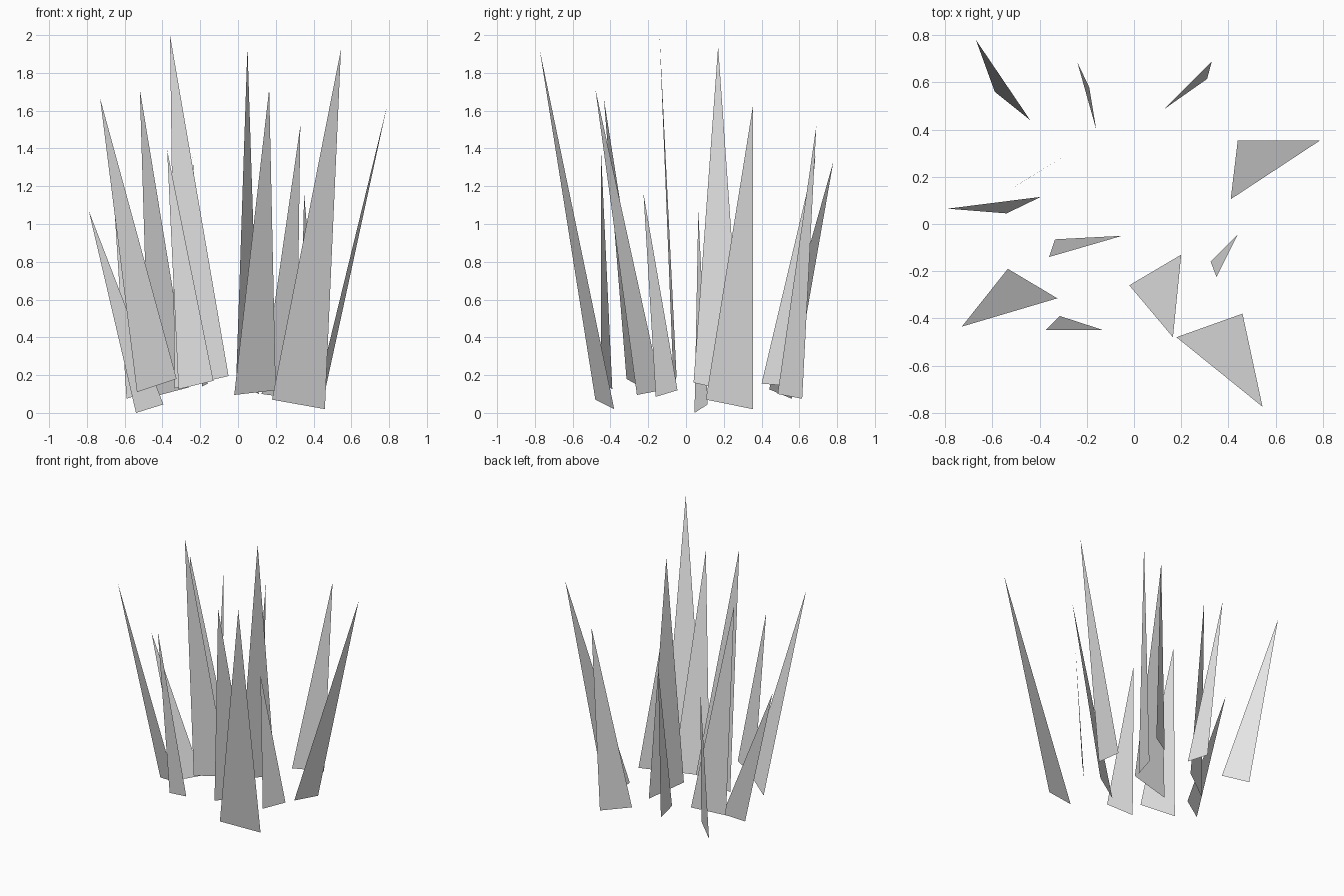
import bpy
import bmesh
from mathutils import Vector

default_cube = bpy.data.objects.get("Cube")
if default_cube:
    bpy.data.objects.remove(default_cube, do_unlink=True)

# One pale grey for every blade
grey = (0.8, 0.8, 0.8, 1.0)
blade_material = bpy.data.materials.new("pale_grey")
blade_material.use_nodes = True
blade_material.diffuse_color = grey
shader = next(node for node in blade_material.node_tree.nodes
              if node.type == 'BSDF_PRINCIPLED')
shader.inputs["Base Color"].default_value = grey


def add_blade(name, tip, base_start, base_end):
    """Make a flat blade: one sheet tapering from its base edge to its tip."""
    mesh = bpy.data.meshes.new(name)
    bm = bmesh.new()
    corners = [Vector(point) for point in (base_start, base_end, tip)]
    # Turn the front of the sheet away from the middle of the clump
    normal = (corners[1] - corners[0]).cross(corners[2] - corners[0])
    centre = sum(corners, Vector()) / len(corners)
    if normal.x * centre.x + normal.y * centre.y < 0:
        corners.reverse()
    bm.faces.new([bm.verts.new(corner) for corner in corners])
    bm.to_mesh(mesh)
    bm.free()
    mesh.materials.append(blade_material)
    blade = bpy.data.objects.new(name, mesh)
    bpy.context.collection.objects.link(blade)
    return blade


# Blades at the back of the clump: tip, then the two ends of the base edge
add_blade("back_right_blade", (-.67, .78, 1.33), (-.59, .56, .075), (-.44, .44, .125))
add_blade("back_middle_blade", (-.24, .685, 1.36), (-.19, .58, .14), (-.16, .4, .155))
add_blade("back_left_blade", (.33, .69, 1.52), (.31, .615, .075), (.125, .485, .1))

# Blades across the middle
add_blade("outer_left_blade", (.79, .355, 1.63), (.44, .355, .02), (.41, .105, .07))
add_blade("centre_blade", (.05, .17, 1.94), (-.01, .04, .16), (.11, .3, .1))
add_blade("inner_right_blade", (-.52, .15, 1.715), (-.47, .18, .08), (-.26, .31, .135))
add_blade("outer_right_blade", (-.79, .065, 1.07), (-.54, .045, 0), (-.395, .115, .045))
add_blade("tallest_blade", (-.36, -.14, 2), (-.335, -.065, .13), (-.05, -.05, .195))
add_blade("inner_left_blade", (.35, -.225, 1.16), (.325, -.16, .085), (.44, -.045, .12))

# Blades at the front
add_blade("front_right_blade", (-.73, -.435, 1.665), (-.535, -.19, .11), (-.325, -.315, .18))
add_blade("front_short_blade", (-.375, -.45, 1.39), (-.315, -.39, .125), (-.13, -.45, .17))
add_blade("front_middle_blade", (.165, -.48, 1.715), (-.02, -.26, .095), (.2, -.13, .12))
add_blade("front_left_blade", (.545, -.775, 1.925), (.18, -.48, .07), (.46, -.38, .02))
